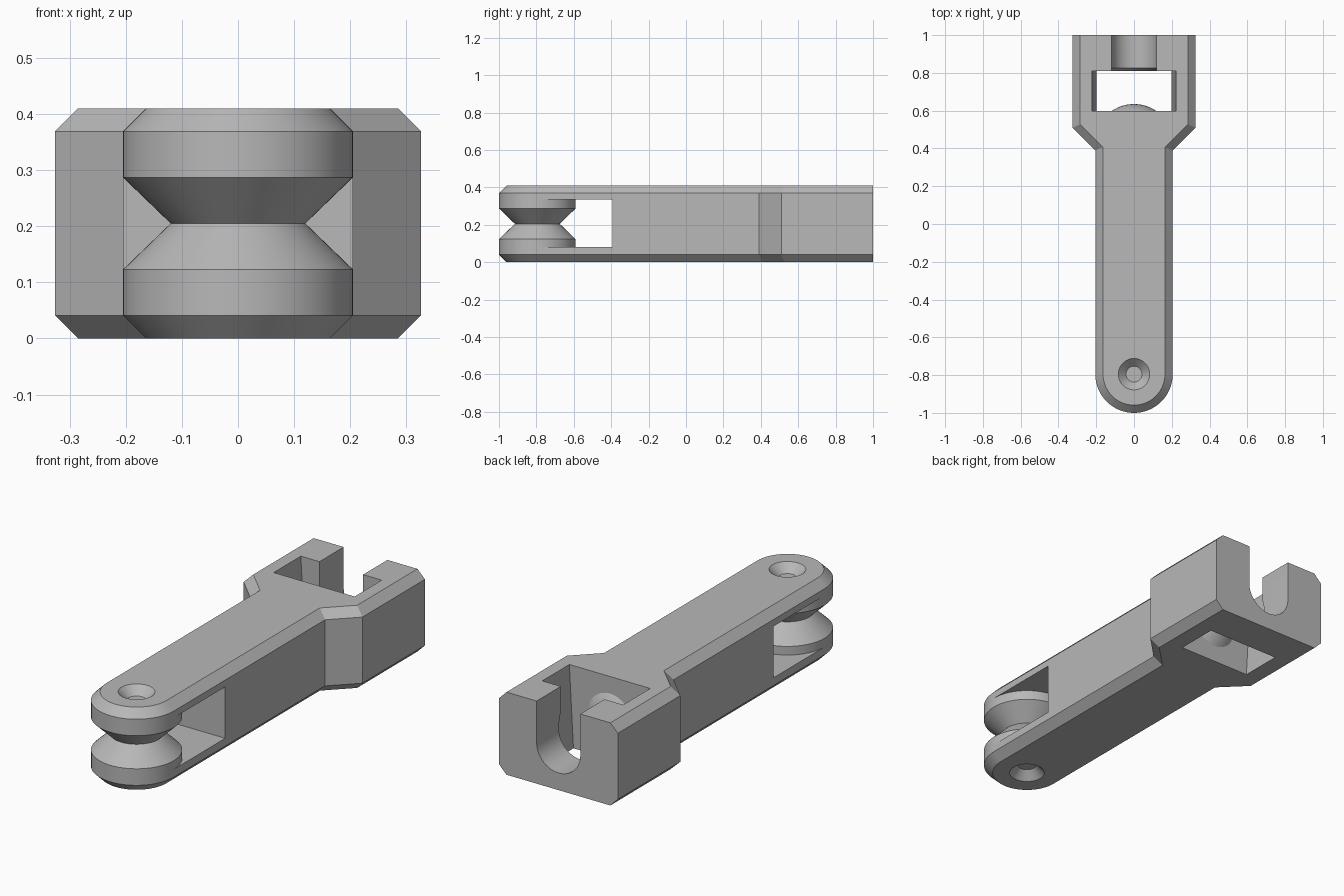
import bpy, bmesh
from math import sin, cos, pi, radians, asin

if "Cube" in bpy.data.objects:
    bpy.data.objects.remove(bpy.data.objects["Cube"])

HEIGHT, MID, CHAMFER = 0.41, 0.205, 0.041
ARM_R, PIVOT_Y = 0.205, -0.795
SLOT_R = 0.12

grey = bpy.data.materials.new("plain_grey")
grey.use_nodes = True
colour = (0.48, 0.48, 0.48, 1)
grey.diffuse_color = colour
grey.node_tree.nodes["Principled BSDF"].inputs["Base Color"].default_value = colour


def finish(name, bm):
    """Turn a bmesh into a linked object with the grey material."""
    bmesh.ops.recalc_face_normals(bm, faces=bm.faces)
    mesh = bpy.data.meshes.new(name)
    bm.to_mesh(mesh)
    bm.free()
    mesh.materials.append(grey)
    obj = bpy.data.objects.new(name, mesh)
    bpy.context.collection.objects.link(obj)
    return obj


def prism(outline, low, high, along):
    """Extrude an outline along y (points are x, z) or along z (points are x, y)."""
    bm = bmesh.new()
    place = (lambda a, b: (a, low, b)) if along == "y" else (lambda a, b: (a, b, low))
    face = bm.faces.new([bm.verts.new(place(a, b)) for a, b in outline])
    top = bmesh.ops.extrude_face_region(bm, geom=[face])["geom"]
    shift = (0, high - low, 0) if along == "y" else (0, 0, high - low)
    bmesh.ops.translate(bm, vec=shift, verts=[g for g in top if isinstance(g, bmesh.types.BMVert)])
    return bm


def lathe(name, profile, location, tilt=0):
    """Spin a (radius, height) profile that starts and ends on the axis."""
    bm = bmesh.new()
    verts = [bm.verts.new((r, 0, z)) for r, z in profile]
    edges = [bm.edges.new(pair) for pair in zip(verts, verts[1:])]
    bmesh.ops.spin(bm, geom=verts + edges, cent=(0, 0, 0), axis=(0, 0, 1),
                   angle=2 * pi, steps=64, use_duplicate=False)
    bmesh.ops.remove_doubles(bm, verts=bm.verts, dist=1e-5)
    obj = finish(name, bm)
    obj.location = location
    obj.rotation_euler.x = radians(tilt)
    return obj


def cap(radius, depth, back, steps=10):
    """Profile of a shallow ball cap on a short plug."""
    ball = (radius ** 2 + depth ** 2) / (2 * depth)
    sweep = asin(radius / ball)
    arc = [(ball * sin(sweep * i / steps), depth - ball + ball * cos(sweep * i / steps))
           for i in range(steps, -1, -1)]
    return [(0, -back), (radius, -back)] + arc


def box(x, low, high):
    return [(-x, low), (x, low), (x, high), (-x, high)]


# Arm: rounded front, flared square back, chamfered all round except the back end
side = [(ARM_R, 0.39), (0.326, 0.51), (0.326, 1.0)]
nose = [(ARM_R * cos(a), PIVOT_Y + ARM_R * sin(a))
        for a in (pi + pi * i / 32 for i in range(33))]
bm = prism(nose + side + [(-x, y) for x, y in reversed(side)], 0, HEIGHT, "z")
rim = [e for e in bm.edges
       if abs(e.verts[0].co.z - e.verts[1].co.z) < 1e-4
       and min(v.co.y for v in e.verts) < 0.99]
bmesh.ops.bevel(bm, geom=rim, offset=CHAMFER, offset_type="OFFSET", segments=1,
                affect="EDGES", clamp_overlap=False)
arm = finish("arm", bm)

# Cutters: fork gap, tapered pocket, round-bottomed slot, socket and countersinks
cutters = [finish("fork_cutter", prism(box(0.5, 0.08, 0.335), -1.2, -0.393, "y"))]

taper = [(-0.197, -0.05), (0.197, -0.05), (0.225, 0.46), (-0.225, 0.46)]
cutters.append(finish("pocket_cutter", prism(taper, 0.597, 0.81, "y")))

u_shape = [(SLOT_R * cos(a), MID + SLOT_R * sin(a))
           for a in (pi + pi * i / 32 for i in range(33))]
u_shape += [(SLOT_R, 0.5), (-SLOT_R, 0.5)]
cutters.append(finish("slot_cutter", prism(u_shape, 0.75, 1.1, "y")))

cutters.append(lathe("socket_cutter", cap(0.145, 0.045, 0.05), (0, 0.81, MID), -90))

sink = [(0, -0.041), (0.042, -0.041), (0.083, 0), (0.083, 0.05), (0, 0.05)]
cutters.append(lathe("top_sink_cutter", sink, (0, PIVOT_Y, HEIGHT)))
cutters.append(lathe("bottom_sink_cutter", sink, (0, PIVOT_Y, 0), 180))

for cutter in cutters:
    cutter.hide_render = True
    mod = arm.modifiers.new(cutter.name, "BOOLEAN")
    mod.operation, mod.solver, mod.object = "DIFFERENCE", "EXACT", cutter

bpy.context.view_layer.update()
graph = bpy.context.evaluated_depsgraph_get()
carved = bpy.data.meshes.new_from_object(arm.evaluated_get(graph))
arm.modifiers.clear()
arm.data = carved
for cutter in cutters:
    bpy.data.objects.remove(cutter)

# Grooved spindle held between the fork plates
spindle = lathe("spindle", [(0, 0.08), (ARM_R, 0.08), (ARM_R, 0.123), (SLOT_R, MID),
                            (ARM_R, 0.287), (ARM_R, 0.335), (0, 0.335)], (0, PIVOT_Y, 0))

# Shallow ball bump on the front wall of the pocket
bump = lathe("pocket_bump", cap(SLOT_R, 0.038, 0.02), (0, 0.597, MID), -90)

bpy.ops.object.select_all(action="DESELECT")
for obj in (arm, spindle, bump):
    obj.select_set(True)
bpy.context.view_layer.objects.active = arm
bpy.ops.object.shade_smooth_by_angle(angle=radians(25))
